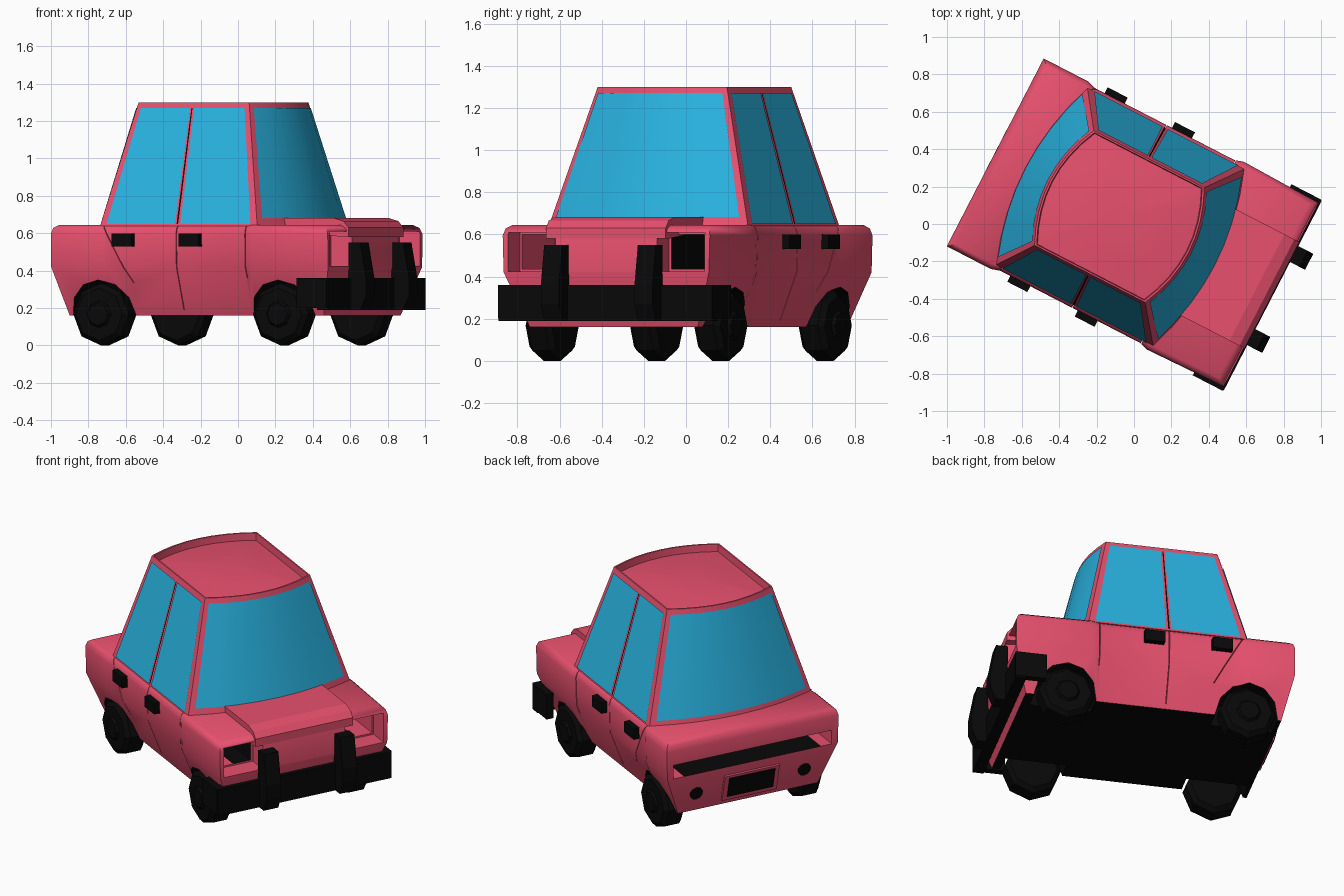
import bpy, bmesh, math
from mathutils import Matrix, Vector

cube = bpy.data.objects.get("Cube")
if cube:
    bpy.data.objects.remove(cube, do_unlink=True)


def material(name, color):
    m = bpy.data.materials.new(name)
    m.use_nodes = True
    m.diffuse_color = (*color, 1)
    m.node_tree.nodes["Principled BSDF"].inputs["Base Color"].default_value = (*color, 1)
    return m


PINK = material("pink_paint", (0.8, 0.08, 0.155))
BLACK = material("black_rubber", (0.0025, 0.0025, 0.0025))
GLASS = material("blue_glass", (0.022, 0.45, 0.75))
parts = []


def add(name, bm, mats, smooth=0, keep=True):
    bmesh.ops.recalc_face_normals(bm, faces=bm.faces)
    me = bpy.data.meshes.new(name)
    bm.to_mesh(me)
    bm.free()
    for m in mats:
        me.materials.append(m)
    ob = bpy.data.objects.new(name, me)
    bpy.context.collection.objects.link(ob)
    if keep:
        parts.append((ob, smooth))
    return ob


def box(name, lo, hi, mat, tilt=0, **kw):
    lo, hi = Vector(lo), Vector(hi)
    bm = bmesh.new()
    mx = (Matrix.Translation((lo + hi) / 2) @ Matrix.Rotation(tilt, 4, 'Y')
          @ Matrix.Diagonal((*(hi - lo), 1)))
    bmesh.ops.create_cube(bm, size=1, matrix=mx)
    return add(name, bm, [mat], **kw)


def cylinder(name, center, axis, r1, r2, depth, sides, mat, **kw):
    bm = bmesh.new()
    mx = Matrix.Translation(center) @ Vector(axis).to_track_quat('Z', 'Y').to_matrix().to_4x4()
    bmesh.ops.create_cone(bm, cap_ends=True, segments=sides, radius1=r1, radius2=r2,
                          depth=depth, matrix=mx)
    return add(name, bm, [mat], **kw)


def prism(name, profile, y0, y1, mat):
    """Extrude an x-z profile along y."""
    bm = bmesh.new()
    face = bm.faces.new([bm.verts.new((x, y0, z)) for x, z in profile])
    ext = bmesh.ops.extrude_face_region(bm, geom=[face])
    bmesh.ops.translate(bm, vec=(0, y1 - y0, 0),
                        verts=[v for v in ext["geom"] if isinstance(v, bmesh.types.BMVert)])
    return add(name, bm, [mat])


# Lower body: lengthwise loft, doors slightly recessed between the fenders
profile = [(.46, .16, .06), (.56, .42, 0), (.565, .595, 0), (.556, .628, .01), (.535, .645, .035)]
stations = [(-.835, 0, 1), (-.57, 0, 0), (-.52, -.015, 0), (.32, -.015, 0), (.37, 0, 0), (.825, -.012, -1.3)]
bm = bmesh.new()
rings = []
for x, dy, end in stations:
    half = [(x + end * inset, y + dy, z) for y, z, inset in profile]
    rings.append([bm.verts.new(p) for p in half]
                 + [bm.verts.new((p[0], -p[1], p[2])) for p in reversed(half)])
n = len(rings[0])
for a, b in zip(rings, rings[1:]):
    for i in range(n):
        j = (i + 1) % n
        bm.faces.new((a[i], a[j], b[j], b[i]))
for r in (rings[0], rings[-1]):
    for i in range(n // 2 - 1):
        bm.faces.new((r[i], r[i + 1], r[n - 2 - i], r[n - 1 - i]))
for f in bm.faces:
    f.material_index = int(all(v.co.z < .2 for v in f.verts))
body = add("body", bm, [PINK, BLACK], smooth=48)


# Openings cut in the body: wheel arches, lamp recesses, tail strip, door seams
def slot(x0, x1, y0, y1, z0, z1, mat, side, tilt=0):
    a, b = sorted((side * y0, side * y1))
    return box("cutter", (x0, a, z0), (x1, b, z1), mat, tilt, keep=False)


WHEELS = [(x, s) for x in (-.568, .512) for s in (-1, 1)]
cutters = [cylinder("cutter", (x, s * .47, .165), (0, 1, 0), .185, .185, .3, 12, BLACK, keep=False)
           for x, s in WHEELS]
cutters.append(slot(-.9, -.65, -.45, .45, .42, .507, BLACK, 1))
for s in (-1, 1):
    cutters += [
        slot(.36, .9, .285, .40, .435, .6, BLACK, s),       # inner half of the lamp recess
        slot(.36, .9, .395, .515, .435, .6, PINK, s),       # outer half
        slot(.70, .9, .27, .525, .425, .61, PINK, s),       # painted lamp frame
        slot(-.9, -.66, .44, .52, .42, .507, PINK, s),      # tail strip end
        slot(-.09, -.086, .4, .7, .19, .7, PINK, s),        # door seams
        slot(.325, .329, .4, .7, .36, .7, PINK, s),
        slot(-.45, -.446, .4, .7, .31, .67, PINK, s, math.radians(-29)),
    ]
for c in cutters:
    c.hide_render = True
    mod = body.modifiers.new("cut", 'BOOLEAN')
    mod.operation, mod.solver, mod.object = 'DIFFERENCE', 'EXACT', c
    mod.material_mode = 'TRANSFER'
    bpy.context.view_layer.objects.active = body
    bpy.ops.object.modifier_apply(modifier=mod.name)
    bpy.data.objects.remove(c, do_unlink=True)


# Cabin: tapered loft with bowed front and rear
def mix(a, b, t):
    return a + (b - a) * t


def half_width(t):
    return mix(.532, .345, t)


def end_x(front, t):
    return mix(.39, .245, t) if front else mix(-.555, -.42, t)


def end_point(front, s, t, off=0):
    bow = mix(.10, .085, t) * (1 - s * s) + off
    return Vector((end_x(front, t) + (bow if front else -bow), s * half_width(t), .64 + .66 * t))


def side_point(side, s, t, off=0):
    return Vector((mix(end_x(False, t), end_x(True, t), s), side * (half_width(t) + off), .64 + .66 * t))


STEPS = [i / 4 - 1 for i in range(9)]


def outline(t, scale=1, drop=0):
    pts = [end_point(True, s, t) for s in STEPS] + [end_point(False, -s, t) for s in STEPS]
    return [Vector(((p.x + .09) * scale - .09, p.y * scale, p.z - drop)) for p in pts]


# Thin raised rim around a gently crowned roof panel
bm = bmesh.new()
loops = [[bm.verts.new(p) for p in o] for o in
         (outline(0), outline(.975), outline(1), outline(1, .975), outline(1, .965, .045),
          outline(1, .6, .025), outline(1, .25, .015))]
for a, b in zip(loops, loops[1:]):
    for i in range(len(a)):
        j = (i + 1) % len(a)
        bm.faces.new((a[i], a[j], b[j], b[i]))
bm.faces.new(loops[-1])
bm.faces.new(loops[0])
add("cabin", bm, [PINK], smooth=40)


def pane(name, point, which, s0, s1, t0, t1, mat, steps=1):
    """Thin plate lying on a cabin wall."""
    bm = bmesh.new()
    rows = [[bm.verts.new(point(which, mix(s0, s1, i / steps), t, .005)) for i in range(steps + 1)]
            for t in (t0, t1)]
    for i in range(steps):
        bm.faces.new((rows[0][i], rows[0][i + 1], rows[1][i + 1], rows[1][i]))
    me = add(name, bm, [mat], smooth=40).data
    if me.polygons[0].normal.dot(me.polygons[0].center - Vector((-.1, 0, .9))) < 0:
        me.flip_normals()


pane("windscreen", end_point, True, -.94, .94, .065, .955, GLASS, 8)
pane("rear_window", end_point, False, -.94, .94, .05, .955, GLASS, 8)
for side, label in ((1, "left"), (-1, "right")):
    pane(label + "_rear_door_glass", side_point, side, .04, .478, .015, .955, GLASS)
    pane(label + "_front_door_glass", side_point, side, .512, .96, .015, .955, GLASS)
    pane(label + "_pillar_gap", side_point, side, .488, .498, .015, .955, BLACK)
    for x, door in ((-.4, "rear"), (.005, "front")):
        y0, y1 = sorted((side * .53, side * .585))
        box(f"{label}_{door}_door_handle", (x - .06, y0, .53), (x + .06, y1, .6), BLACK)

# Hood panel
prism("hood_panel", [(.42, .62), (.42, .682), (.74, .682), (.80, .665), (.83, .63), (.83, .58), (.8, .58)],
      -.32, .32, PINK)

# Front bumper with wrapped ends and upright guards
box("bumper", (.77, -.57, .19), (.835, .57, .36), BLACK)
for s, label in ((1, "left"), (-1, "right")):
    y0, y1 = sorted((s * .53, s * .575))
    box(label + "_bumper_end", (.65, y0, .2), (.83, y1, .36), BLACK)
    prism(label + "_bumper_guard", [(.82, .19), (.89, .19), (.925, .27), (.925, .36), (.89, .55), (.82, .55)],
          s * .25 - .048, s * .25 + .048, BLACK)

# Rear plate, its frame and the small round lamps, on the sloping tail
TILT = -math.atan(.06 / .26)
box("plate_frame", (-.814, -.18, .19), (-.774, .18, .365), PINK, TILT)
box("rear_plate", (-.821, -.15, .212), (-.812, .15, .343), BLACK, TILT)
for s, label in ((1, "left"), (-1, "right")):
    cylinder(label + "_tail_lamp", (-.806, s * .355, .28), (-math.cos(TILT), 0, math.sin(TILT)),
             .042, .042, .009, 10, BLACK)

# Wheels: chunky eight-sided tyres with a hub
for x, s in WHEELS:
    label = f"{'left' if s > 0 else 'right'}_{'front' if x > 0 else 'rear'}"
    tyre = cylinder(label + "_wheel", (x, s * .45, .167), (0, s, 0), .167, .167, .14, 8, BLACK)
    bev = tyre.modifiers.new("rounding", 'BEVEL')
    bev.width, bev.segments, bev.limit_method, bev.angle_limit = .025, 1, 'ANGLE', math.radians(60)
    cylinder(label + "_hub", (x, s * .52, .167), (0, s, 0), .085, .06, .03, 8, BLACK)

# Turn the whole car to its heading and set the shading
turn = Matrix.Rotation(math.radians(-27.3), 4, 'Z')
for ob, smooth in parts:
    ob.data.transform(turn)
    if smooth:
        bpy.ops.object.select_all(action='DESELECT')
        ob.select_set(True)
        bpy.context.view_layer.objects.active = ob
        bpy.ops.object.shade_smooth_by_angle(angle=math.radians(smooth))
